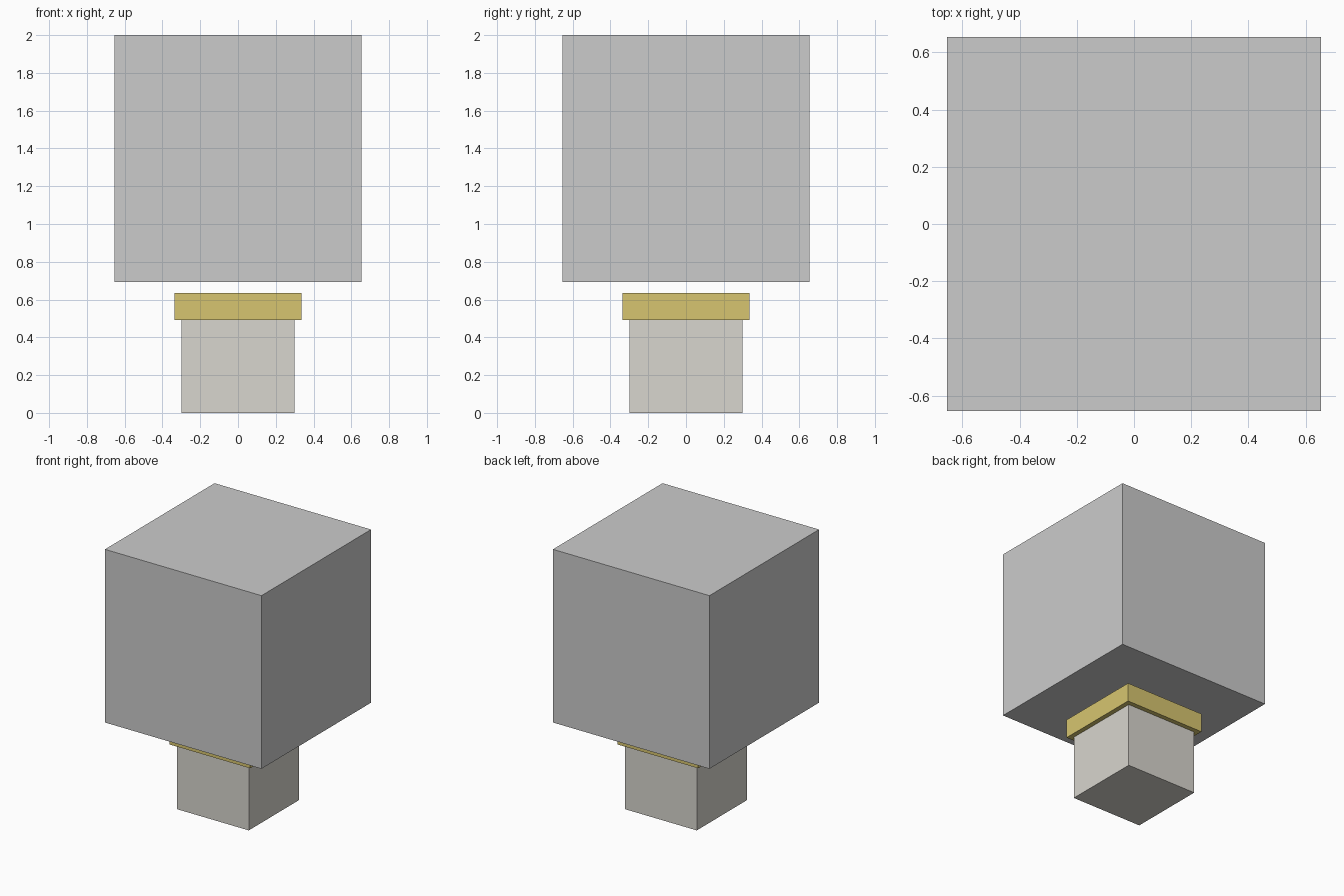
import bpy

if "Cube" in bpy.data.objects:
    bpy.data.objects.remove(bpy.data.objects["Cube"])


def material(name, rgb):
    m = bpy.data.materials.new(name)
    m.diffuse_color = (*rgb, 1.0)
    m.use_nodes = True
    m.node_tree.nodes["Principled BSDF"].inputs["Base Color"].default_value = m.diffuse_color
    return m


def block(name, width, z0, z1, mat=None):
    """Square block centred on the z axis between two heights."""
    bpy.ops.mesh.primitive_cube_add(size=1, location=(0, 0, (z0 + z1) / 2))
    ob = bpy.context.object
    ob.name = name
    ob.scale = (width, width, z1 - z0)
    bpy.ops.object.transform_apply(location=False, rotation=False, scale=True)
    if mat:
        ob.data.materials.append(mat)
    return ob


# Pale plinth standing on the ground
block("base", 0.60, 0.0, 0.492, material("pale_stone", (0.69, 0.67, 0.62)))

# Brass collar capping the plinth
block("collar", 0.672, 0.492, 0.636, material("brass", (0.68, 0.56, 0.16)))

# Large cube floating just above the collar
block("head", 1.306, 0.694, 2.0)
